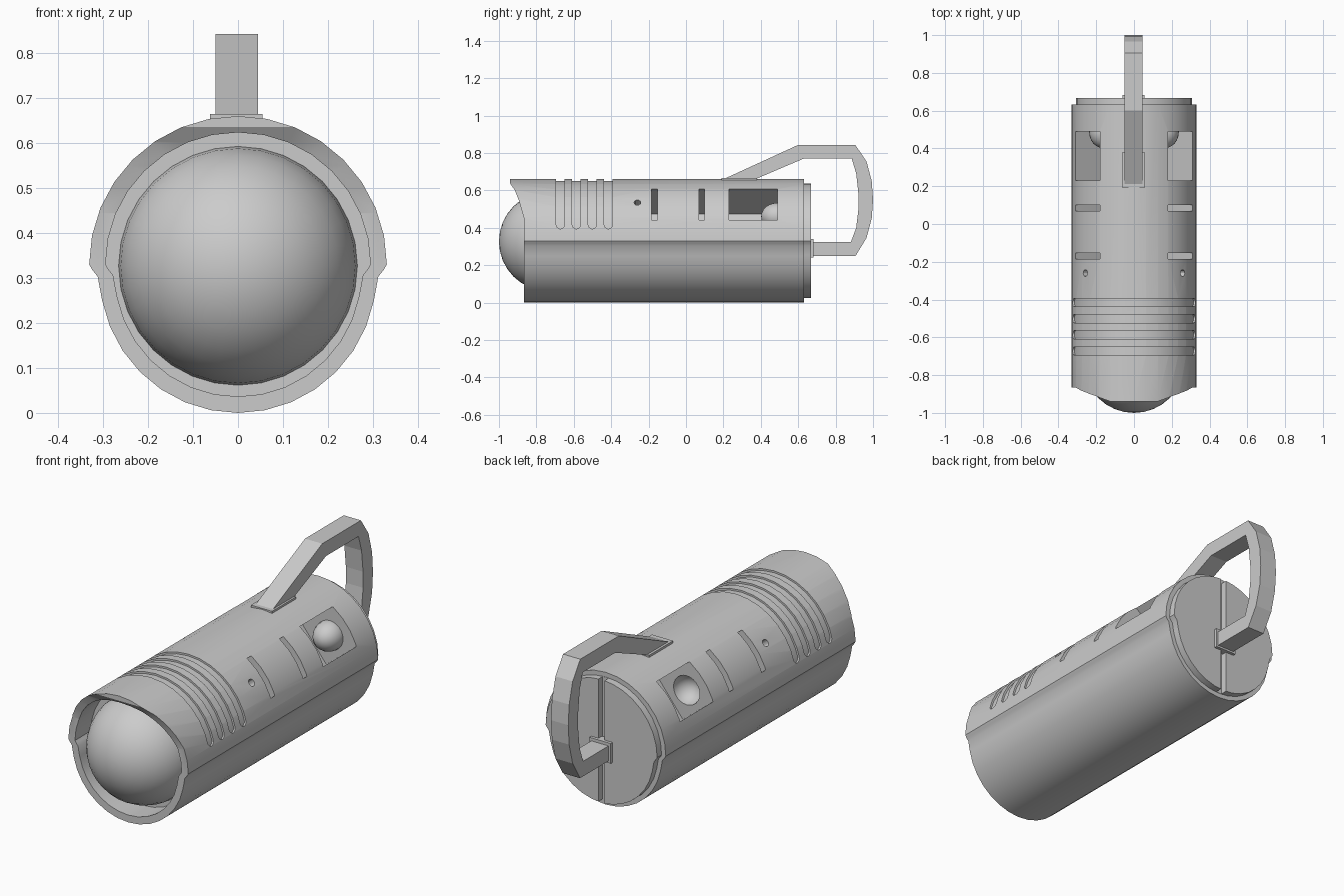
import bpy, bmesh
from math import sin, cos, radians, pi
from mathutils import Vector, Matrix

if "Cube" in bpy.data.objects:
    bpy.data.objects.remove(bpy.data.objects["Cube"])

CZ = 0.33                       # height of the body axis
TILT = radians(38.5)            # radial direction of the side openings


def make(name, bm):
    bmesh.ops.recalc_face_normals(bm, faces=bm.faces)
    me = bpy.data.meshes.new(name)
    bm.to_mesh(me)
    bm.free()
    ob = bpy.data.objects.new(name, me)
    bpy.context.collection.objects.link(ob)
    return ob


def prism(name, pts, a, b, axis='Y'):
    """Extrude (x, z) points along Y, or (y, z) points along X."""
    bm = bmesh.new()
    place = (lambda p, t: (p[0], t, p[1])) if axis == 'Y' else (lambda p, t: (t, p[0], p[1]))
    lo = [bm.verts.new(place(p, a)) for p in pts]
    hi = [bm.verts.new(place(p, b)) for p in pts]
    bm.faces.new(lo)
    bm.faces.new(hi[::-1])
    n = len(pts)
    for i in range(n):
        j = (i + 1) % n
        bm.faces.new((lo[i], lo[j], hi[j], hi[i]))
    return make(name, bm)


def ball(name, loc, scale, segs=24):
    bm = bmesh.new()
    bmesh.ops.create_uvsphere(bm, u_segments=segs, v_segments=segs // 2, radius=1)
    bmesh.ops.transform(bm, verts=bm.verts, matrix=Matrix.Translation(loc)
                        @ Matrix.Diagonal((*scale, 1)) @ Matrix.Rotation(pi / 2, 4, 'X'))
    return make(name, bm)


def cut(ob, cutter):
    cutter.hide_render = True
    m = ob.modifiers.new("cut", 'BOOLEAN')
    m.operation, m.solver, m.object = 'DIFFERENCE', 'EXACT', cutter
    bpy.context.view_layer.objects.active = ob
    bpy.ops.object.modifier_apply(modifier=m.name)
    bpy.data.objects.remove(cutter)


def smooth(ob):
    bpy.ops.object.select_all(action='DESELECT')
    ob.select_set(True)
    bpy.context.view_layer.objects.active = ob
    bpy.ops.object.shade_smooth_by_angle(angle=radians(30))


def section(s):
    """Body outline: wide upper shell, narrower lower shell, stepped sides."""
    up = [(0.331 * cos(radians(11.25 * i)), 0.33 * sin(radians(11.25 * i))) for i in range(17)]
    low = [(0.308 * cos(radians(a)), -0.02 + 0.31 * sin(radians(a)))
           for a in [180 + 11.25 * i for i in range(1, 16)]]
    left = [(-0.324, -0.012), (-0.312, -0.027)]
    right = [(0.312, -0.027), (0.324, -0.012)]
    return [(x * s, CZ + z * s) for x, z in up + left + low + right]


def groove(y, hw, r0=0.321, r1=0.36):
    """Curved bar with rounded ends, arching over the top of the body."""
    a0 = radians(11.25)
    ends = [(a0 + hw / 0.33 * (1 - cos(t)), hw * max(sin(t), 0.2))
            for t in (0, pi / 6, pi / 3, pi / 2)]
    st = ends + [(radians(11.25 * i), hw) for i in range(2, 15)]
    st += [(pi - a, w) for a, w in reversed(ends)]
    bm = bmesh.new()
    rings = [[bm.verts.new((r * cos(a), y + s * w, CZ + r * sin(a)))
              for r, s in ((r0, -1), (r1, -1), (r1, 1), (r0, 1))] for a, w in st]
    for p, q in zip(rings, rings[1:]):
        for i in range(4):
            j = (i + 1) % 4
            bm.faces.new((p[i], p[j], q[j], q[i]))
    bm.faces.new(rings[0])
    bm.faces.new(rings[-1][::-1])
    return make("groove_cutter", bm)


# Main body with overhanging front visor and lens recess
body = prism("body", section(1), -0.94, 0.632)
cut(body, prism("visor_cutter", [(-1.2, -0.1), (-0.865, -0.1), (-0.865, 0.445), (-0.88, 0.50),
                                 (-0.895, 0.55), (-0.915, 0.60), (-0.94, 0.636), (-1.2, 0.636)],
                -0.5, 0.5, 'X'))
cut(body, prism("recess_cutter", section(0.89), -1.2, -0.74))

# Grip grooves
for i in range(4):
    cut(body, groove(-0.672 + 0.0855 * i, 0.022))

# Side windows, slots, round holes, dishes and domes
for s in (-1, 1):
    d, t = Vector((s * cos(TILT), sin(TILT))), Vector((-s * sin(TILT), cos(TILT)))
    axis = Vector((0, CZ))
    for y0, y1 in ((0.23, 0.49), (0.07, 0.10), (-0.185, -0.153)):
        cut(body, prism("opening_cutter", [axis + d * r + t * w for r, w in
                        ((0.10, -0.105), (0.45, -0.105), (0.45, 0.105), (0.10, 0.105))], y0, y1))
    hole = axis + d * 0.29
    ring = [(0.018 * cos(k * pi / 6), 0.018 * sin(k * pi / 6)) for k in range(12)]
    bm = bmesh.new()
    lo, hi = [[bm.verts.new((axis.x + d.x * r + t.x * u, -0.26 + v, axis.y + d.y * r + t.y * u))
               for u, v in ring] for r in (0.28, 0.40)]
    bm.faces.new(lo)
    bm.faces.new(hi[::-1])
    for k in range(12):
        n = (k + 1) % 12
        bm.faces.new((lo[k], lo[n], hi[n], hi[k]))
    cut(body, make("hole_cutter", bm))
    c = axis + d * 0.21
    cut(body, ball("dish_cutter", (c.x, 0.235, c.y), (0.073, 0.08, 0.073)))
    smooth(ball("window_dome_" + ("left" if s < 0 else "right"),
                (c.x, 0.488, c.y), (0.073, 0.086, 0.073)))
smooth(body)

# Front lens
smooth(ball("front_lens", (0, -0.735, 0.327), (0.266, 0.265, 0.266), 32))

# Rear cap with vertical groove
cap = prism("rear_cap", section(0.93), 0.62, 0.667)
cut(cap, prism("cap_groove_cutter", [(-0.016, -0.1), (0.016, -0.1), (0.016, 0.8), (-0.016, 0.8)],
               0.634, 0.75))
smooth(cap)

# Handle and its mounting plates
outer = [(0.19, 0.655), (0.60, 0.843), (0.905, 0.843), (0.965, 0.755), (0.993, 0.65), (1.0, 0.55),
         (0.993, 0.45), (0.965, 0.345), (0.907, 0.25), (0.65, 0.25)]
inner = [(0.65, 0.325), (0.882, 0.325), (0.91, 0.40), (0.922, 0.50), (0.922, 0.58), (0.91, 0.69),
         (0.886, 0.77), (0.63, 0.77), (0.36, 0.655)]
prism("handle", outer + inner, -0.05, 0.045, 'X')
prism("handle_top_plate", [(0.19, 0.63), (0.38, 0.63), (0.38, 0.665), (0.19, 0.665)],
      -0.062, 0.055, 'X')
prism("handle_rear_plate", [(0.64, 0.24), (0.682, 0.24), (0.682, 0.34), (0.64, 0.34)],
      -0.062, 0.055, 'X')
